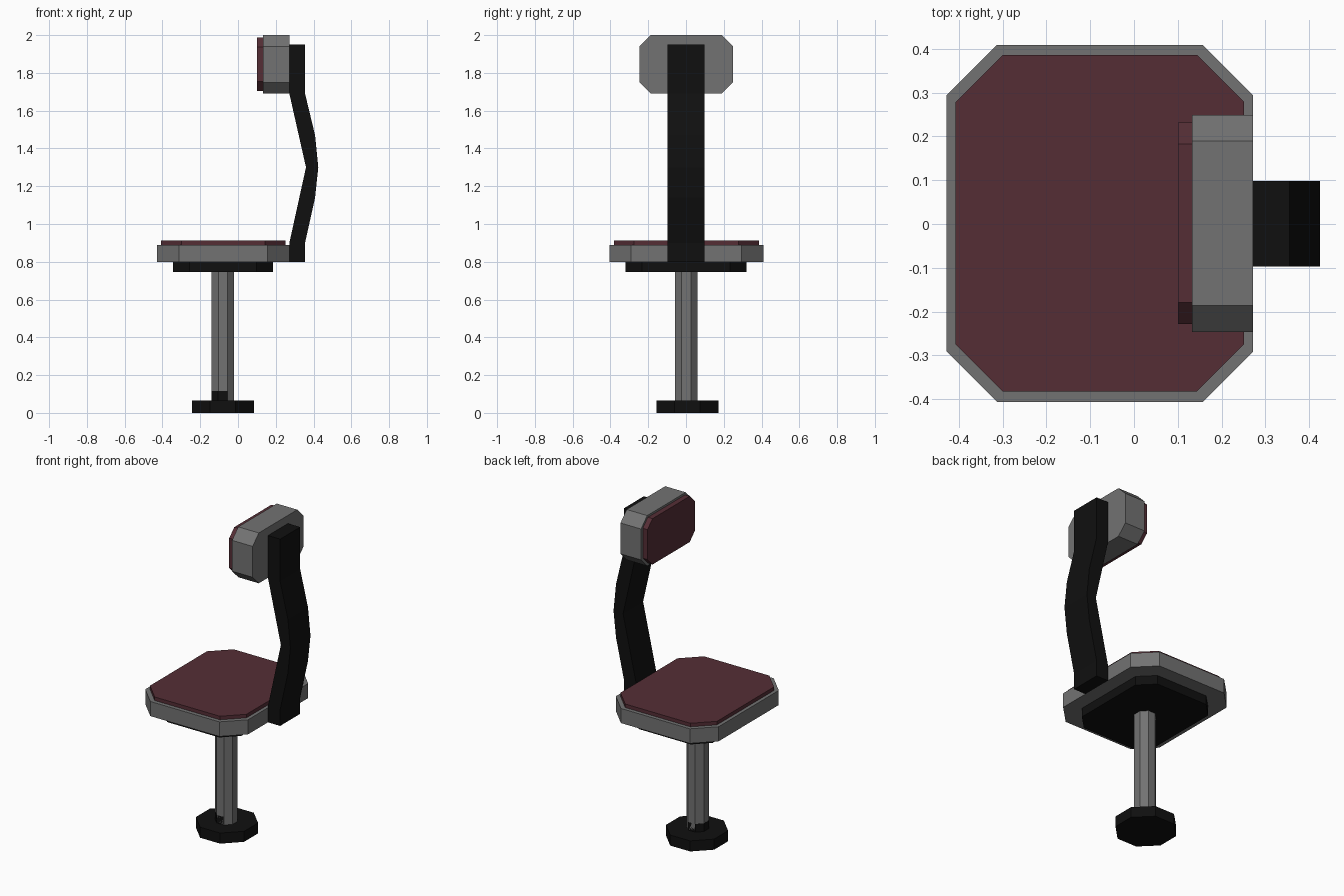
import bpy, bmesh
from mathutils import Vector

if "Cube" in bpy.data.objects:
    bpy.data.objects.remove(bpy.data.objects["Cube"])


def material(name, rgb):
    m = bpy.data.materials.new(name)
    m.diffuse_color = (*rgb, 1)
    m.use_nodes = True
    m.node_tree.nodes["Principled BSDF"].inputs["Base Color"].default_value = m.diffuse_color
    return m


GREY = material("grey metal", (0.17, 0.17, 0.17))
BLACK = material("black plastic", (0.005, 0.005, 0.005))
MAROON = material("maroon upholstery", (0.09, 0.027, 0.036))


def chamfered(u0, u1, v0, v1, c):
    """Rectangle with its four corners cut off by c."""
    return [(u0 + c, v0), (u1 - c, v0), (u1, v0 + c), (u1, v1 - c),
            (u1 - c, v1), (u0 + c, v1), (u0, v1 - c), (u0, v0 + c)]


def prism(name, outline, axis, a, b, mat):
    """Extrude a 2D outline along the given axis from a to b."""
    place = {"x": lambda u, v: Vector((a, u, v)),
             "y": lambda u, v: Vector((u, a, v)),
             "z": lambda u, v: Vector((u, v, a))}[axis]
    step = Vector([(b - a) * (k == axis) for k in "xyz"])
    bm = bmesh.new()
    face = bm.faces.new([bm.verts.new(place(u, v)) for u, v in outline])
    new = bmesh.ops.extrude_face_region(bm, geom=[face], use_keep_orig=True)["geom"]
    bmesh.ops.translate(bm, vec=step, verts=[g for g in new if isinstance(g, bmesh.types.BMVert)])
    bmesh.ops.recalc_face_normals(bm, faces=bm.faces)
    mesh = bpy.data.meshes.new(name)
    bm.to_mesh(mesh)
    bm.free()
    mesh.materials.append(mat)
    ob = bpy.data.objects.new(name, mesh)
    bpy.context.collection.objects.link(ob)
    return ob


def octagon(cx, cy, r):
    return chamfered(cx - r, cx + r, cy - r, cy + r, r * 0.586)


# Foot, collar and pole
prism("base", octagon(-0.08, 0.007, 0.164), "z", 0, 0.065, BLACK)
prism("collar", octagon(-0.081, 0.001, 0.059), "z", 0.065, 0.115, BLACK)
prism("pole", octagon(-0.08, 0.001, 0.059), "z", 0.065, 0.745, GREY)

# Seat with mounting plate and cushion
prism("seat_plate", chamfered(-0.345, 0.185, -0.32, 0.32, 0.088), "z", 0.745, 0.80, BLACK)
prism("seat", chamfered(-0.428, 0.272, -0.406, 0.409, 0.115), "z", 0.80, 0.89, GREY)
prism("seat_cushion", chamfered(-0.407, 0.251, -0.382, 0.386, 0.107), "z", 0.89, 0.912, MAROON)

# Bent back post, profile seen from the front
post = [(0.272, 0.80), (0.355, 0.80), (0.355, 0.90), (0.408, 1.14), (0.425, 1.30),
        (0.408, 1.47), (0.355, 1.69), (0.355, 1.95), (0.272, 1.95), (0.272, 1.69),
        (0.36, 1.30), (0.272, 0.90)]
prism("back_post", post, "y", -0.097, 0.098, BLACK)

# Backrest and its cushion
prism("backrest", chamfered(-0.246, 0.249, 1.69, 2.0, 0.06), "x", 0.132, 0.272, GREY)
prism("backrest_cushion", chamfered(-0.228, 0.232, 1.705, 1.987, 0.049), "x", 0.10, 0.132, MAROON)
